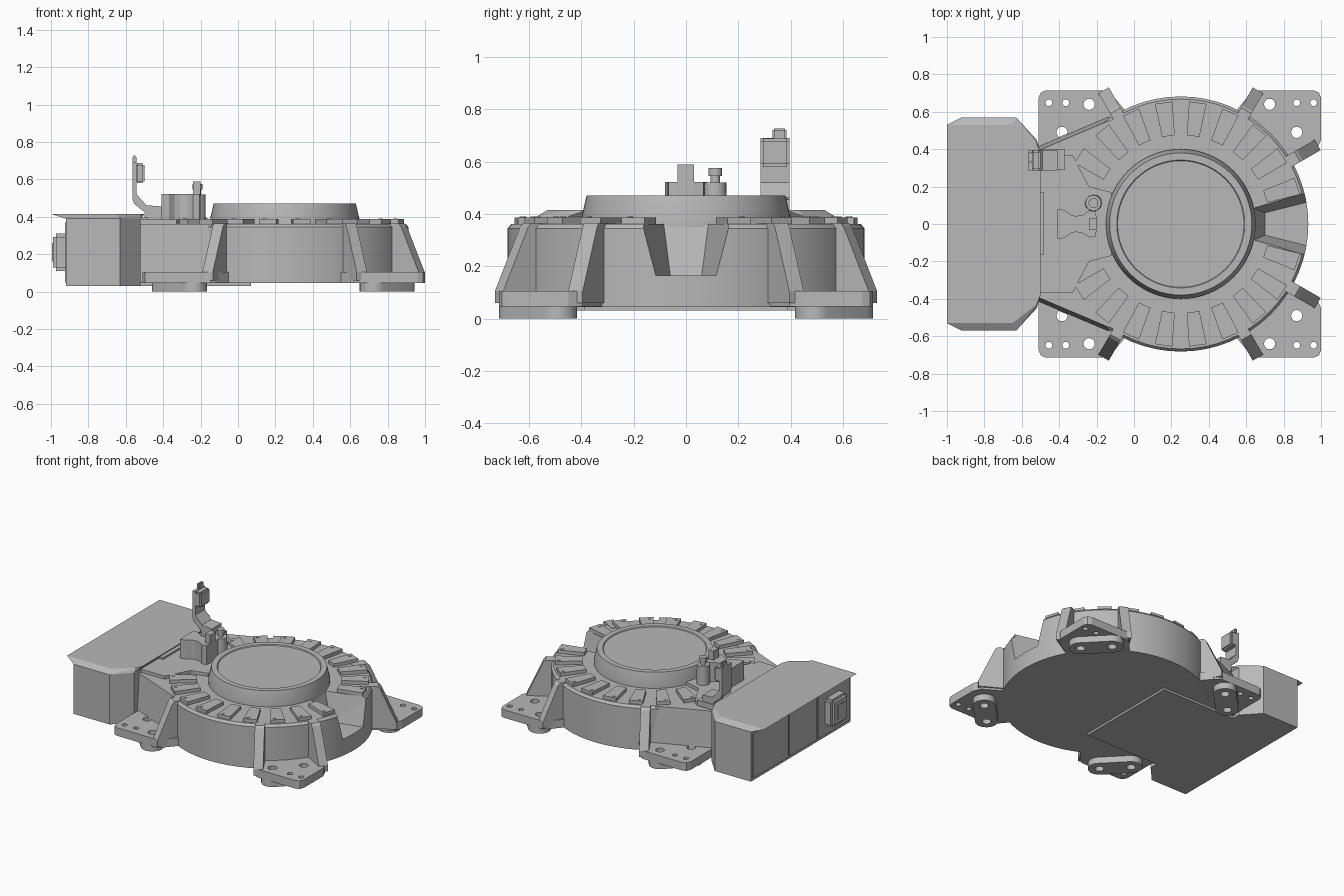
import bpy, bmesh
from math import sin, cos, pi, radians, atan2
from mathutils import Vector, Matrix

if "Cube" in bpy.data.objects:
    bpy.data.objects.remove(bpy.data.objects["Cube"])

grey = bpy.data.materials.new("machine_grey")
grey.use_nodes = True
grey.diffuse_color = (0.48, 0.48, 0.48, 1)
grey.node_tree.nodes["Principled BSDF"].inputs["Base Color"].default_value = (0.48, 0.48, 0.48, 1)

CX = 0.25  # axis of the round body


def finish(name, bm, smooth=False):
    bmesh.ops.recalc_face_normals(bm, faces=bm.faces)
    mesh = bpy.data.meshes.new(name)
    bm.to_mesh(mesh)
    bm.free()
    mesh.materials.append(grey)
    ob = bpy.data.objects.new(name, mesh)
    bpy.context.collection.objects.link(ob)
    if smooth:
        smooth_sharp(ob)
    return ob


def select(ob):
    bpy.ops.object.select_all(action='DESELECT')
    bpy.context.view_layer.objects.active = ob
    ob.select_set(True)


def smooth_sharp(ob):
    select(ob)
    bpy.ops.object.shade_smooth_by_angle(angle=radians(25))


def hull(name, pts):
    bm = bmesh.new()
    for p in pts:
        bm.verts.new(p)
    bmesh.ops.convex_hull(bm, input=bm.verts)
    bmesh.ops.dissolve_limit(bm, angle_limit=0.01, verts=bm.verts, edges=bm.edges)
    return finish(name, bm)


def prism(name, outline, lo, hi, axis='z', smooth=False):
    """Extrude a 2D outline along z, or an (x, z) outline along y."""
    place = (lambda u, v, h: (u, v, h)) if axis == 'z' else (lambda u, v, h: (u, h, v))
    bm = bmesh.new()
    face = bm.faces.new([bm.verts.new(place(u, v, lo)) for u, v in outline])
    up = bmesh.ops.extrude_face_region(bm, geom=[face])["geom"]
    verts = [g for g in up if isinstance(g, bmesh.types.BMVert)]
    bmesh.ops.translate(bm, verts=verts, vec=Vector(place(0, 0, hi - lo)))
    return finish(name, bm, smooth)


def box(name, x, y, z, bevel=0):
    bm = bmesh.new()
    bmesh.ops.create_cube(bm, size=1)
    for v in bm.verts:
        v.co = [r[0] + (c + 0.5) * (r[1] - r[0]) for r, c in zip((x, y, z), v.co)]
    if bevel:
        bmesh.ops.bevel(bm, geom=bm.edges[:], offset=bevel, segments=2, affect='EDGES')
    return finish(name, bm)


def lathe(name, profile, x, y, steps):
    bm = bmesh.new()
    verts = [bm.verts.new((x + r, y, z)) for r, z in profile]
    edges = [bm.edges.new(p) for p in zip(verts, verts[1:])]
    bmesh.ops.spin(bm, geom=verts + edges, cent=(x, y, 0), axis=(0, 0, 1),
                   angle=2 * pi, steps=steps)
    bmesh.ops.remove_doubles(bm, verts=bm.verts, dist=0.0002)
    return finish(name, bm, True)


def cut(target, cutter):
    mod = target.modifiers.new("cut", 'BOOLEAN')
    mod.operation, mod.solver, mod.object = 'DIFFERENCE', 'EXACT', cutter
    select(target)
    bpy.ops.object.modifier_apply(modifier="cut")
    bpy.data.objects.remove(cutter)


def cylinder(name, x, y, r, lo, hi, steps=16):
    return lathe(name, [(0, lo), (r, lo), (r, hi), (0, hi)], x, y, steps)


def both(points):
    """Close an outline by mirroring it across y = 0."""
    return points + [(x, -y) for x, y in reversed(points)]


# Round body with a sloped notch on the +x side
body = lathe("round_body", [(0, 0.045), (0.682, 0.045), (0.682, 0.345), (0.668, 0.362), (0, 0.362)],
             CX, 0, 64)
cut(body, hull("notch_cutter", [(x, s * y, z) for s in (1, -1) for x, y, z in (
    (0.63, 0.09, 0.4), (1.0, 0.2, 0.4), (0.7, 0.06, 0.165), (1.0, 0.135, 0.165))]))
smooth_sharp(body)

# Raised central hub with a shallow recess
lathe("central_hub", [(0, 0.35), (0.4, 0.35), (0.4, 0.385), (0.38, 0.47), (0.342, 0.47),
                      (0.338, 0.463), (0, 0.463)], CX, 0, 64)

# Radial pads with a screw on each
for side in (1, -1):
    for k in range(9):
        a = side * radians(18 + 16 * k)
        turn = Matrix.Translation((CX, 0, 0)) @ Matrix.Rotation(a, 4, 'Z')
        pad = prism("radial_pad", both([(0.475, 0.034), (0.655, 0.047)]), 0.355, 0.387)
        pad.data.transform(turn)
        spot = turn @ Vector((0.63, side * 0.02, 0))
        cylinder("pad_screw", spot.x, spot.y, 0.011, 0.38, 0.39, 10)

# Rear block joining the round body to the cabinet
ends = ((0.05, 0.41), (0.362, 0.385))
hull("joining_block", [(x, s * (w + d), z) for s in (1, -1) for z, w in ends
                       for x, d in ((-0.53, 0), (-0.31, 0), (-0.14, 0.165), (0.1, 0.165))])
prism("deck_plate", both([(-0.53, 0.37), (-0.33, 0.37), (-0.24, 0.2), (-0.12, 0.17)]), 0.35, 0.385)
box("deck_step", (-0.54, -0.485), (-0.165, 0.17), (0.38, 0.398))
box("base_plate", (-0.6, 0.07), (-0.39, 0.39), (0.03, 0.06))

# Cabinet with an overhanging lid and rear details
outline = both([(-0.92, 0.57), (-0.63, 0.57), (-0.52, 0.45)])
prism("cabinet", outline, 0.03, 0.39)
lid = both([(-1.0, 0.53), (-0.65, 0.53), (-0.52, 0.43), (-0.5, 0.38)])
hull("cabinet_lid", [(x, y, 0.39) for x, y in outline] + [(x, y, 0.415) for x, y in lid])
for y0, y1 in ((0.15, 0.55), (-0.18, 0.135), (-0.55, -0.195)):
    box("rear_panel", (-0.926, -0.9), (y0, y1), (0.05, 0.37))
box("outlet", (-0.99, -0.9), (-0.45, -0.27), (0.11, 0.31), 0.018)
box("outlet_slot", (-0.994, -0.98), (-0.40, -0.32), (0.16, 0.26))


def capsule(ax, ay, bx, by, r):
    a = atan2(by - ay, bx - ax)
    arc = [a + pi / 2 + pi * i / 10 for i in range(11)]
    return ([(ax + r * cos(t), ay + r * sin(t)) for t in arc] +
            [(bx - r * cos(t), by - r * sin(t)) for t in arc])


# Four mounting feet: plate, pad below, bolt holes
right_foot = [(0.5, 0.55), (0.62, 0.695), (0.65, 0.715), (0.96, 0.715), (0.988, 0.703),
              (1.0, 0.675), (1.0, 0.45), (0.975, 0.395), (0.78, 0.28)]
left_foot = [(0.0, 0.55), (-0.12, 0.695), (-0.15, 0.715), (-0.47, 0.715), (-0.498, 0.703),
             (-0.51, 0.675), (-0.51, 0.38), (-0.1, 0.38)]
feet = (("right_foot", right_foot, (0.725, 0.64), (0.87, 0.49), (0.87, 0.96)),
        ("left_foot", left_foot, (-0.24, 0.64), (-0.385, 0.49), (-0.365, -0.455)))
for s in (1, -1):
    for name, shape, p, q, small in feet:
        plate = prism(name + "_plate", [(x, s * y) for x, y in shape], 0.046, 0.105)
        pad = prism(name + "_pad", [(x, s * y) for x, y in capsule(*p, *q, 0.075)],
                    0, 0.05, smooth=True)
        for x, y in (p, q):
            for part in (plate, pad):
                cut(part, cylinder("hole_cutter", x, s * y, 0.03, -0.1, 0.2))
        for x in small:
            cut(plate, cylinder("hole_cutter", x, s * 0.648, 0.018, -0.1, 0.2))
        smooth_sharp(pad)

# Sloped ribs bracing the feet
rib_side = [(0.6, 0.06), (0.825, 0.06), (0.825, 0.105), (0.715, 0.35), (0.7, 0.365), (0.6, 0.365)]
for angle, reach in ((30, 0.02), (60, 0), (120, 0)):
    for s in (1, -1):
        rib = prism("rib", [(r + (reach if r > 0.65 else 0), z) for r, z in rib_side],
                    -0.032, 0.032, 'y')
        rib.data.transform(Matrix.Translation((CX, 0, 0)) @ Matrix.Rotation(s * radians(angle), 4, 'Z'))

# Waisted bracket with a stop block and a knob
waist = [(-0.41, 0.08), (-0.37, 0.075), (-0.34, 0.05), (-0.31, 0.042), (-0.27, 0.05),
         (-0.24, 0.072), (-0.205, 0.066), (-0.2, 0.03)]
prism("bracket", both(waist), 0.38, 0.522)
box("stop_block", (-0.24, -0.2), (-0.033, 0.03), (0.5, 0.588))
lathe("knob", [(0, 0.38), (0.045, 0.38), (0.042, 0.52), (0.018, 0.52), (0.018, 0.545),
               (0.026, 0.545), (0.026, 0.575), (0, 0.575)], -0.217, 0.112, 20)

# Upright arm with a head
arm = [(-0.565, 0.69), (-0.542, 0.69), (-0.542, 0.52), (-0.49, 0.462), (-0.41, 0.455),
       (-0.41, 0.38), (-0.49, 0.38), (-0.5, 0.425), (-0.555, 0.47), (-0.565, 0.5)]
prism("arm", arm, 0.285, 0.395, 'y')
box("arm_head", (-0.55, -0.5), (0.285, 0.395), (0.58, 0.688), 0.01)
box("arm_tip", (-0.565, -0.542), (0.33, 0.385), (0.68, 0.727), 0.006)
box("arm_base", (-0.5, -0.37), (0.29, 0.4), (0.37, 0.41))
